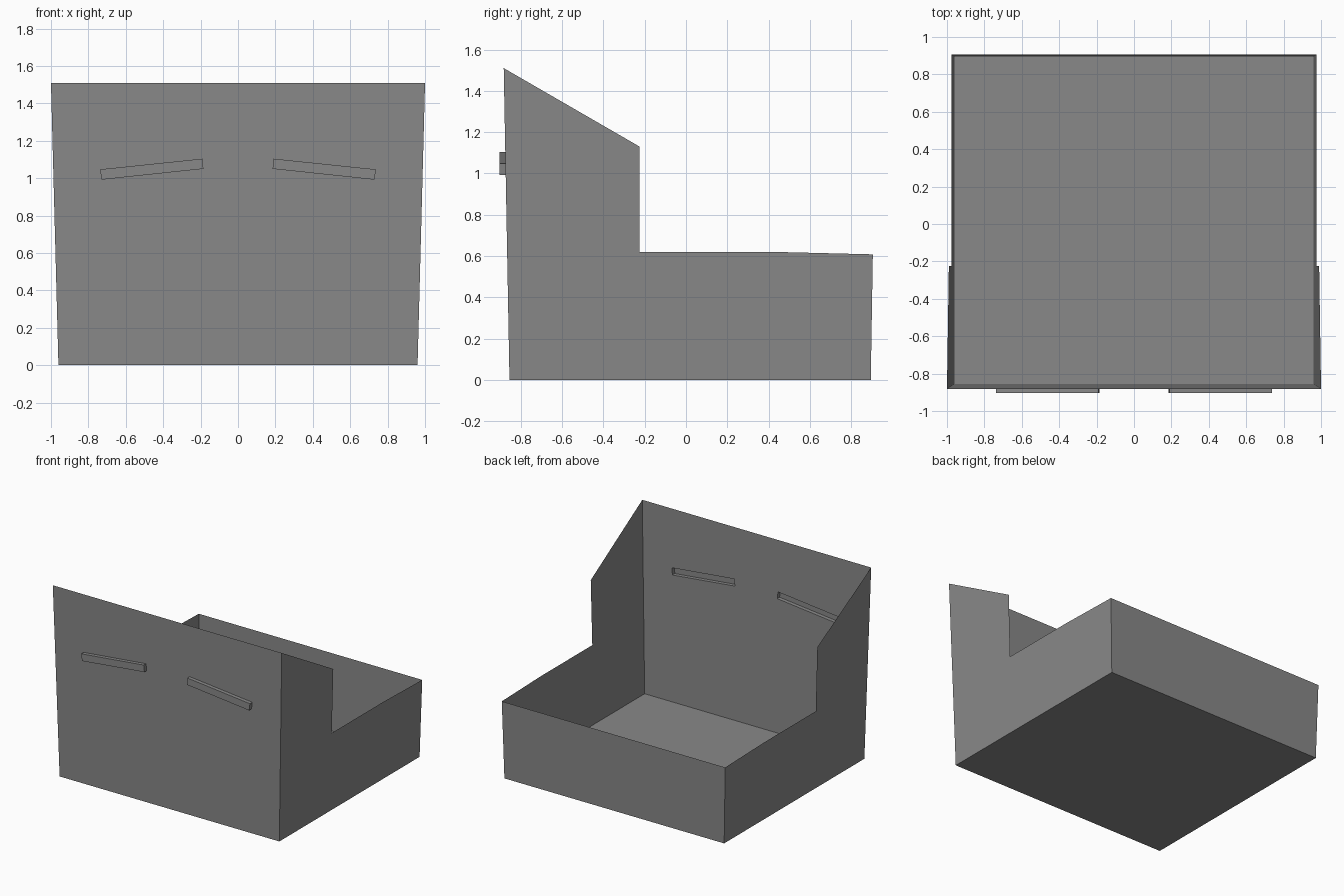
import bpy

if "Cube" in bpy.data.objects:
    bpy.data.objects.remove(bpy.data.objects["Cube"])

gray = bpy.data.materials.new("gray")
gray.diffuse_color = (0.25, 0.25, 0.25, 1)
gray.use_nodes = True
gray.node_tree.nodes["Principled BSDF"].inputs["Base Color"].default_value = gray.diffuse_color


def side_x(z):
    # side walls flare outward with height
    return 0.96 + 0.0265 * z


def front_y(z):
    # front wall leans forward with height
    return -0.855 - 0.0185 * z


def half_part(name, verts, faces):
    """Right half of a sheet part, mirrored across x = 0."""
    mesh = bpy.data.meshes.new(name)
    mesh.from_pydata(verts, [], faces)
    mesh.materials.append(gray)
    obj = bpy.data.objects.new(name, mesh)
    bpy.context.collection.objects.link(obj)
    mirror = obj.modifiers.new("mirror", 'MIRROR')
    mirror.use_clip = True
    return obj


TOP = 1.51

# Floor sheet
half_part("floor",
          [(0, -0.855, 0), (0, 0.895, 0), (0.96, 0.895, 0), (0.96, -0.855, 0)],
          [(0, 1, 2, 3)])

# Stepped side wall, from a (y, z) profile
profile = [(-0.855, 0), (0.895, 0), (0.905, 0.608), (0.42, 0.62),
           (-0.225, 0.62), (-0.225, 1.13), (front_y(TOP), TOP)]
half_part("side_wall", [(side_x(z), y, z) for y, z in profile],
          [tuple(range(len(profile)))])

# Low back wall
half_part("back_wall",
          [(0, 0.895, 0), (0, 0.905, 0.608),
           (side_x(0.608), 0.905, 0.608), (0.96, 0.895, 0)],
          [(0, 1, 2, 3)])

# Front wall with a tilted slot opening in each half
outer = [(0, 0), (side_x(0), 0), (side_x(TOP), TOP), (0, TOP)]
slot = [(0.185, 1.05), (0.73, 0.992), (0.737, 1.047), (0.191, 1.104)]
half_part("front_wall",
          [(x, front_y(z), z) for x, z in outer + slot],
          [(i, (i + 1) % 4, (i + 1) % 4 + 4, i + 4) for i in range(4)])

# Hollow bars standing out from the slots, open to the inside
half_part("slot_bar",
          [(x, front_y(z), z) for x, z in slot] + [(x, -0.904, z) for x, z in slot],
          [(i, (i + 1) % 4, (i + 1) % 4 + 4, i + 4) for i in range(4)] + [(4, 5, 6, 7)])
